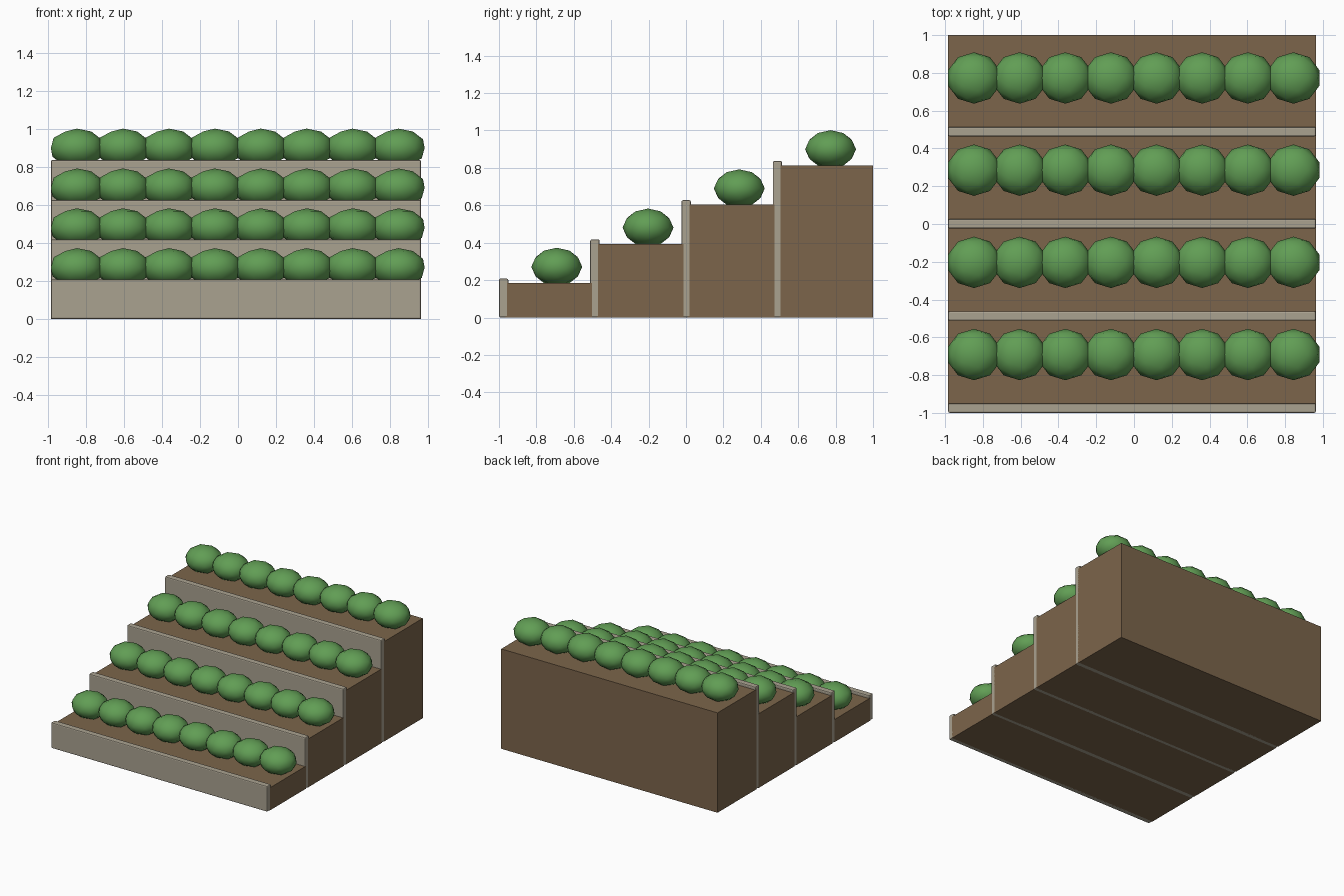
import bpy

if "Cube" in bpy.data.objects:
    bpy.data.objects.remove(bpy.data.objects["Cube"])

X0, X1 = -0.984, 0.963      # width of walls and soil
PITCH, RISE = 0.488, 0.2095  # terrace depth and height step
WALL_T = 0.05


def material(name, color):
    m = bpy.data.materials.new(name)
    m.diffuse_color = (*color, 1)
    m.use_nodes = True
    m.node_tree.nodes["Principled BSDF"].inputs["Base Color"].default_value = m.diffuse_color
    return m


stone = material("stone", (0.40, 0.36, 0.28))
earth = material("earth", (0.20, 0.13, 0.07))
leaf = material("leaf", (0.12, 0.34, 0.09))


def box(name, y0, y1, z1, mat, bevel=0):
    bpy.ops.mesh.primitive_cube_add(size=1, location=((X0 + X1) / 2, (y0 + y1) / 2, z1 / 2))
    ob = bpy.context.object
    ob.name = name
    ob.scale = (X1 - X0, y1 - y0, z1)
    bpy.ops.object.transform_apply(location=False, rotation=False, scale=True)
    ob.data.materials.append(mat)
    if bevel:
        mod = ob.modifiers.new("bevel", 'BEVEL')
        mod.width = bevel
        mod.segments = 2
    return ob


# One shared low-poly bush mesh
bush_mesh = None


def bush(name, loc):
    global bush_mesh
    if bush_mesh is None:
        bpy.ops.mesh.primitive_ico_sphere_add(subdivisions=2, radius=1, location=loc)
        ob = bpy.context.object
        ob.scale = (0.144, 0.136, 0.102)
        bpy.ops.object.transform_apply(location=False, rotation=False, scale=True)
        bpy.ops.object.shade_smooth()
        ob.data.materials.append(leaf)
        bush_mesh = ob.data
    else:
        ob = bpy.data.objects.new(name, bush_mesh)
        ob.location = loc
        bpy.context.collection.objects.link(ob)
    ob.name = name


for i in range(4):
    y = -1 + PITCH * i
    top = 0.184 + RISE * i
    # Retaining wall, standing slightly proud of the soil
    box(f"retaining_wall_{i + 1}", y, y + WALL_T, top + 0.024, stone, 0.008)
    # Soil terrace, running into the next wall
    end = 1.0 if i == 3 else y + PITCH + 0.01
    box(f"soil_terrace_{i + 1}", y + 0.035, end, top, earth)
    # Row of bushes
    for j in range(8):
        bush(f"bush_{i + 1}_{j + 1}", (-0.847 + 0.2416 * j, -0.691 + PITCH * i, top + 0.087))
